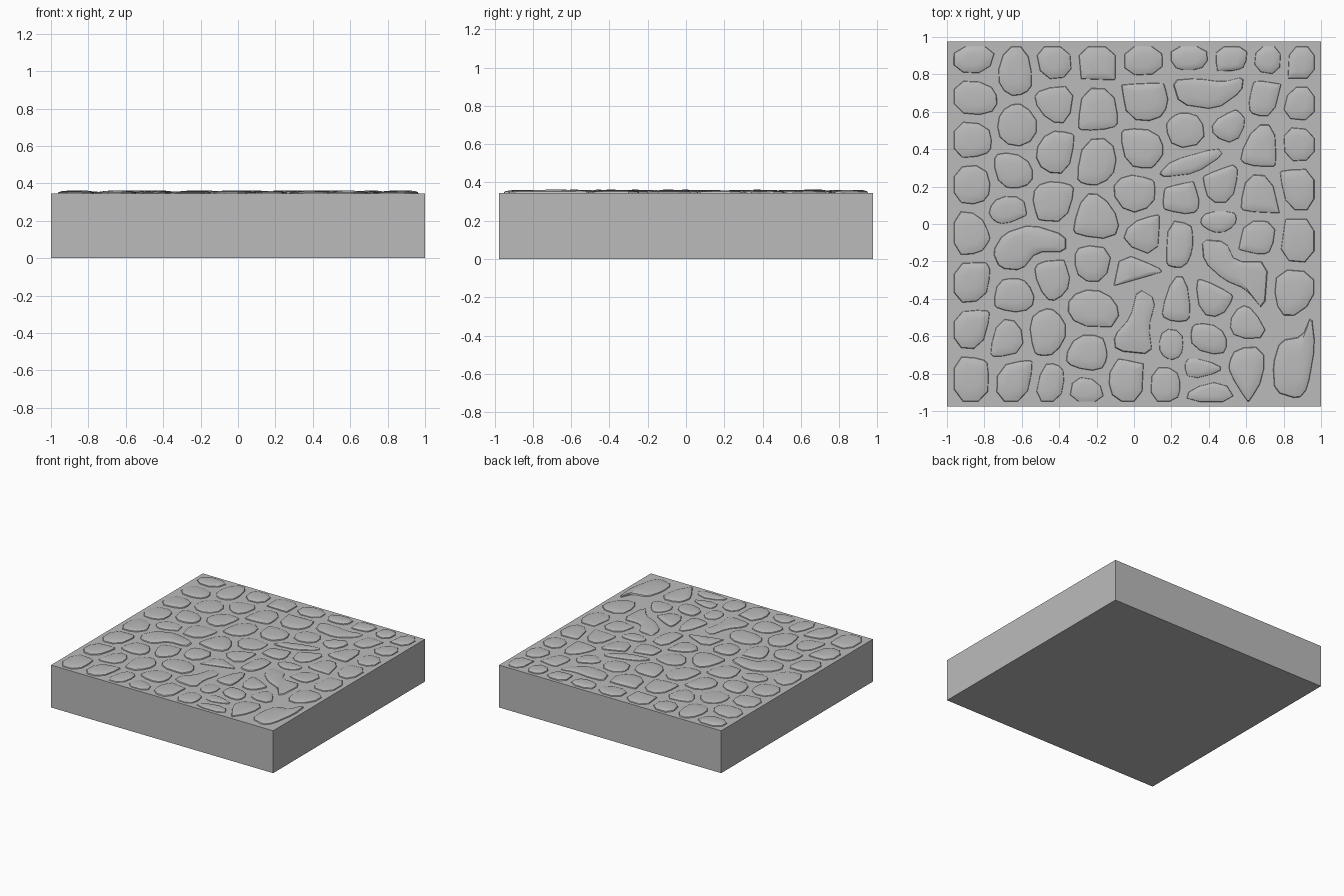
import bpy, bmesh, random
from mathutils import Vector

random.seed(4)
cube = bpy.data.objects.get("Cube")
if cube:
    bpy.data.objects.remove(cube, do_unlink=True)

HALF_X, HALF_Y, TOP = 1.0, 0.976, 0.345
GAP = 0.022

stone_grey = bpy.data.materials.new("stone_grey")
stone_grey.use_nodes = True
grey = (0.5, 0.5, 0.5, 1)
stone_grey.diffuse_color = grey
stone_grey.node_tree.nodes["Principled BSDF"].inputs["Base Color"].default_value = grey


def finish(name, bm):
    mesh = bpy.data.meshes.new(name)
    bmesh.ops.recalc_face_normals(bm, faces=bm.faces)
    bm.to_mesh(mesh)
    bm.free()
    mesh.materials.append(stone_grey)
    obj = bpy.data.objects.new(name, mesh)
    bpy.context.collection.objects.link(obj)
    return obj


def clip(poly, normal, limit):
    """Keep the part of a polygon where dot(point, normal) <= limit."""
    kept = []
    for i, b in enumerate(poly):
        a = poly[i - 1]
        da, db = a.dot(normal) - limit, b.dot(normal) - limit
        if da * db < 0:
            kept.append(a.lerp(b, da / (da - db)))
        if db <= 0:
            kept.append(b)
    return kept


def round_corners(poly, cut):
    """Replace each corner by two points on its neighbouring edges."""
    out = []
    for i, b in enumerate(poly):
        a, c = poly[i - 1], poly[(i + 1) % len(poly)]
        out += [b.lerp(a, cut), b.lerp(c, cut)]
    return out


def add_stone(bm, outline, core):
    """Low domed cobble: steep rim, soft shoulder and a faceted crown."""
    lift = random.uniform(0.8, 1.2)
    tilt = Vector((random.uniform(-1, 1), random.uniform(-1, 1))) * 0.012
    rings = []
    for scale, height in ((1, -0.003), (0.96, 0.006), (0.8, 0.011), (0.45, 0.014)):
        ring = []
        for p in outline:
            q = core + (p - core) * scale
            z = TOP + height * lift
            if height > 0:
                z += (q - core).dot(tilt)
            ring.append(bm.verts.new((q.x, q.y, z)))
        rings.append(ring)
    for low, high in zip(rings, rings[1:]):
        for i in range(len(low)):
            bm.faces.new((low[i - 1], low[i], high[i], high[i - 1]))
    bm.faces.new(rings[-1])


# Centres of the rounded cobbles, row by row from the back
rows = [
    [(-.85, .89), (-.63, .82), (-.43, .86), (-.2, .88), (.05, .88), (.3, .89), (.53, .9), (.72, .88), (.89, .87)],
    [(-.86, .68), (-.41, .65), (-.21, .62), (.06, .67), (.69, .69), (.89, .64)],
    [(-.88, .45), (-.61, .51), (-.43, .39), (.3, .5), (.49, .52), (.69, .42), (.87, .43)],
    [(-.86, .22), (-.65, .28), (-.19, .34), (.04, .39)],
    [(-.66, .06), (-.45, .11), (-.2, .03), (0, .17), (.27, .15), (.45, .2), (.67, .15), (.88, .2)],
    [(-.89, -.05), (.08, -.07), (.23, -.08), (.45, -.02), (.66, -.07), (.88, -.1)],
    [(-.88, -.32), (-.64, -.37), (-.43, -.28), (-.23, -.22), (0, -.27), (.86, -.35)],
    [(-.24, -.44), (.21, -.43), (.43, -.4), (.61, -.52)],
    [(-.86, -.56), (-.68, -.61), (-.47, -.58), (.18, -.65), (.39, -.63)],
    [(-.88, -.82), (-.63, -.83), (-.44, -.87), (-.25, -.7), (-.28, -.9), (-.03, -.83)],
    [(.17, -.84), (.35, -.78), (.38, -.9), (.62, -.75)],
]
seeds = [Vector(p) for row in rows for p in row]

# Large bent cobbles: core first, then the outline
back_slab = [(.41, .7), (.2, .77), (.33, .78), (.48, .76), (.59, .79), (.58, .71), (.44, .61), (.24, .64)]
long_slab = [(.31, .32), (.13, .27), (.2, .34), (.45, .41), (.48, .37), (.33, .27), (.16, .25)]
hook_slab = [(-.59, -.1), (-.76, -.15), (-.7, -.05), (-.55, 0), (-.36, -.06), (-.36, -.15), (-.52, -.15), (-.6, -.25), (-.72, -.24)]
step_slab = [(.53, -.25), (.36, -.08), (.37, -.2), (.48, -.3), (.6, -.35), (.7, -.47), (.72, -.2), (.54, -.2), (.49, -.09)]
flared_slab = [(.02, -.54), (.02, -.34), (.12, -.4), (.08, -.55), (.1, -.7), (-.1, -.68), (-.11, -.6), (-.02, -.5)]
corner_slab = [(.87, -.76), (.95, -.48), (.97, -.65), (.93, -.88), (.88, -.94), (.75, -.9), (.74, -.75), (.78, -.62), (.9, -.6)]

cobbles = bmesh.new()
barriers = []
for slab in (back_slab, long_slab, hook_slab, step_slab, flared_slab, corner_slab):
    core, *outline = [Vector(p) for p in slab]
    barriers += outline + [p.lerp(outline[i - 1], 0.5) for i, p in enumerate(outline)]
    add_stone(cobbles, round_corners(outline, 0.2), core)

# Each rounded cobble fills the space nearest to its centre, less the joint
for seed in seeds:
    cell = [Vector((x * (HALF_X - 0.035), y * (HALF_Y - 0.025)))
            for x, y in ((-1, -1), (1, -1), (1, 1), (-1, 1))]
    for other in seeds + barriers:
        away = other - seed
        gap = away.length
        if gap < 1e-4:
            continue
        away.normalize()
        reach = gap - 2 * GAP if other in barriers else gap / 2 - GAP
        cell = clip(cell, away, seed.dot(away) + max(reach, 0.03))
    core = sum(cell, Vector((0, 0))) / len(cell)
    add_stone(cobbles, round_corners(cell, 0.27), core)
stones = finish("cobblestones", cobbles)

# Plain block under the cobbles
block = bmesh.new()
bmesh.ops.create_cube(block, size=1)
for v in block.verts:
    v.co = (v.co.x * 2 * HALF_X, v.co.y * 2 * HALF_Y, (v.co.z + 0.5) * TOP)
finish("ground_block", block)

bpy.ops.object.select_all(action='DESELECT')
stones.select_set(True)
bpy.context.view_layer.objects.active = stones
bpy.ops.object.shade_smooth_by_angle(angle=0.5)
